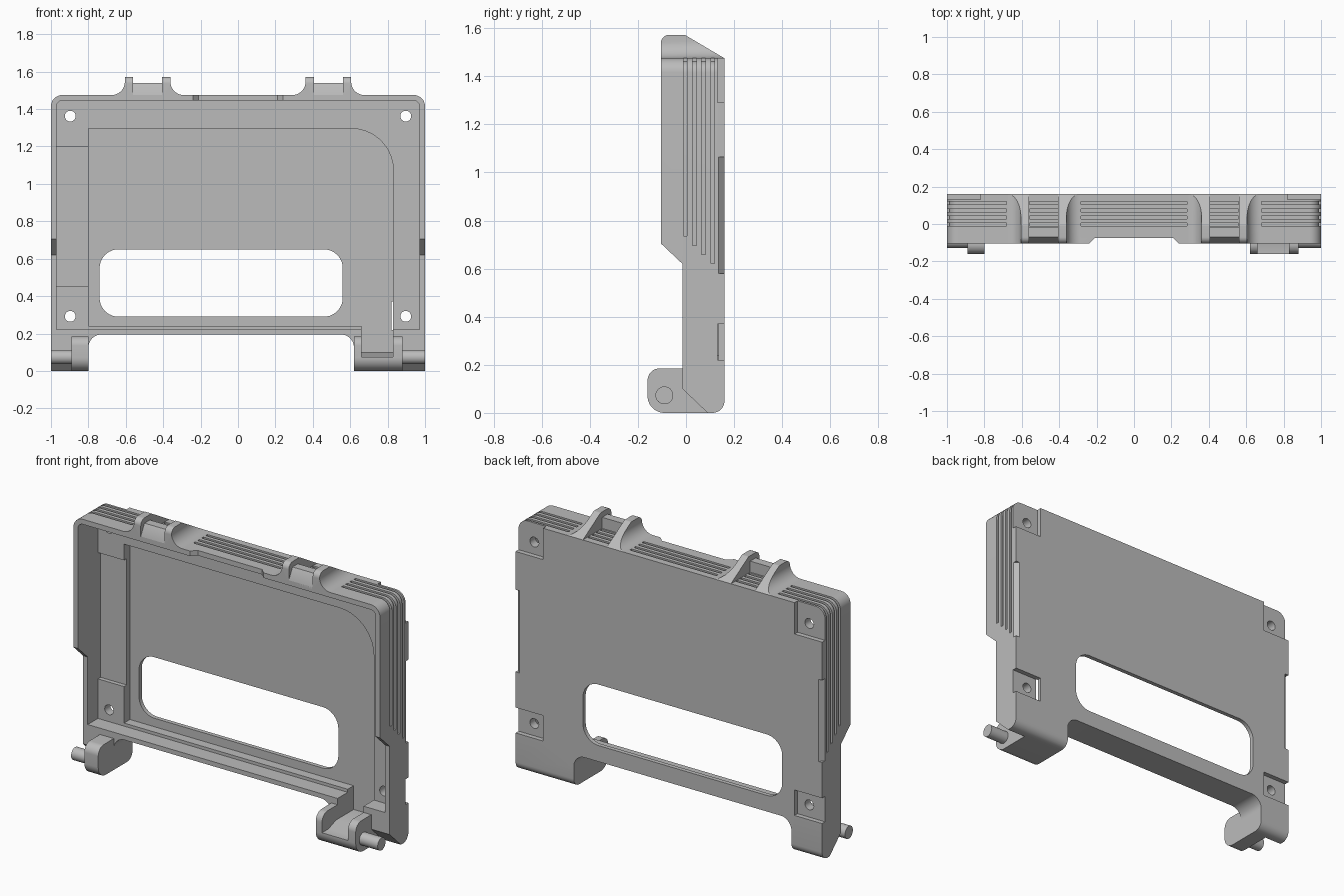
import bpy, bmesh, math
from mathutils import Vector

cube = bpy.data.objects.get("Cube")
if cube:
    bpy.data.objects.remove(cube, do_unlink=True)

grey = bpy.data.materials.new("plain_grey")
grey.use_nodes = True
COLOUR = (0.5, 0.5, 0.5, 1)
grey.diffuse_color = COLOUR
grey.node_tree.nodes["Principled BSDF"].inputs["Base Color"].default_value = COLOUR


def rounded(corners, steps=8):
    """Outline with a fillet at each corner given as (u, v, radius)."""
    out, n = [], len(corners)
    for i, c in enumerate(corners):
        p = Vector(c[:2])
        r = c[2] if len(c) > 2 else 0
        if not r:
            out.append(p)
            continue
        a = (Vector(corners[i - 1][:2]) - p).normalized()
        b = (Vector(corners[(i + 1) % n][:2]) - p).normalized()
        half = a.angle(b) / 2
        centre = p + (a + b).normalized() * (r / math.sin(half))
        start = p + a * (r / math.tan(half)) - centre
        end = p + b * (r / math.tan(half)) - centre
        for k in range(steps + 1):
            out.append(centre + start.lerp(end, k / steps).normalized() * r)
    return out


def prism(name, corners, axis, lo, hi):
    """Extrude an outline along an axis."""
    place = {"x": lambda p, d: (d, p[0], p[1]),
             "y": lambda p, d: (p[0], d, p[1]),
             "z": lambda p, d: (p[0], p[1], d)}[axis]
    bm = bmesh.new()
    pts = rounded(corners)
    low = [bm.verts.new(place(p, lo)) for p in pts]
    high = [bm.verts.new(place(p, hi)) for p in pts]
    bm.faces.new(low)
    bm.faces.new(high)
    for i in range(len(pts)):
        j = (i + 1) % len(pts)
        bm.faces.new((low[i], low[j], high[j], high[i]))
    bmesh.ops.recalc_face_normals(bm, faces=bm.faces)
    mesh = bpy.data.meshes.new(name)
    bm.to_mesh(mesh)
    bm.free()
    mesh.materials.append(grey)
    ob = bpy.data.objects.new(name, mesh)
    bpy.context.collection.objects.link(ob)
    return ob


def rect(u0, u1, v0, v1, r=0):
    return [(u0, v0, r), (u1, v0, r), (u1, v1, r), (u0, v1, r)]


def disc(u, v, r, n=24):
    return [(u + r * math.cos(math.tau * k / n), v + r * math.sin(math.tau * k / n)) for k in range(n)]


def combine(target, tool, operation="DIFFERENCE"):
    mod = target.modifiers.new("combine", "BOOLEAN")
    mod.operation, mod.solver, mod.object = operation, "EXACT", tool
    bpy.ops.object.select_all(action="DESELECT")
    bpy.context.view_layer.objects.active = target
    target.select_set(True)
    bpy.ops.object.modifier_apply(modifier=mod.name)
    bpy.data.objects.remove(tool, do_unlink=True)


def cut(target, corners, axis, lo, hi):
    combine(target, prism("cutter", corners, axis, lo, hi))


FRONT, LEDGE, BACK, TOP = -0.105, -0.015, 0.16, 1.475

# Tray body with two feet
body = prism("tray_body", [
    (-1, 0), (-0.8, 0), (-0.8, 0.195, 0.07), (0.62, 0.195, 0.07), (0.62, 0), (1, 0),
    (1, TOP, 0.06), (-1, TOP, 0.06)], "y", FRONT, BACK)
# Stepped side profile and chamfered feet
cut(body, [(-0.3, -0.1), (-0.3, 0.705), (FRONT, 0.705), (LEDGE, 0.62), (LEDGE, 0.1),
           (0.09, 0), (0.09, -0.1)], "x", -1.1, 1.1)

# Hinge knuckles joined to the feet
knuckle = [(-0.16, 0, 0.07), (0.14, 0), (0.14, 0.185), (-0.16, 0.185, 0.05)]
for lo, hi in ((-0.89, -0.8), (0.62, 0.88)):
    combine(body, prism("knuckle", knuckle, "x", lo, hi), "UNION")
# Rounded rear edge of the feet
arc = [(BACK - 0.05 + 0.05 * math.sin(a), 0.05 - 0.05 * math.cos(a))
       for a in [k * math.pi / 16 for k in range(9)]]
cut(body, arc + [(0.2, 0.05), (0.2, -0.05), (0.11, -0.05)], "x", -1.1, 1.1)

# Inner cavity, deeper field, side strip and cable channel
cut(body, [(-0.97, 0.222), (0.97, 0.222), (0.97, 1.445, 0.03), (-0.97, 1.445, 0.03)], "y", -0.3, 0.08)
cut(body, [(-0.8, 0.24), (0.83, 0.24), (0.83, 1.295, 0.22), (-0.8, 1.295)], "y", -0.3, 0.135)
cut(body, rect(-0.97, -0.79, 0.455, 1.2), "y", -0.3, 0.105)
cut(body, rect(0.66, 0.83, 0.1, 0.3), "y", -0.3, 0.135)
cut(body, [(-0.3, 0.075), (-0.1, 0.075), (0.0, 0.11), (-0.3, 0.11)], "x", 0.66, 0.83)

# Window
cut(body, rect(-0.74, 0.56, 0.29, 0.65, 0.1), "y", -0.3, 0.3)

# Notch in the middle of the top lip
cut(body, [(-0.24, -0.2), (0.24, -0.2), (0.24, FRONT), (0.21, -0.075), (-0.21, -0.075),
           (-0.24, FRONT)], "z", 1.4, 1.6)

for s in (-1, 1):
    # Rear corner pockets, screw holes and bevelled grips on the rear edges
    for z0, z1, hole in ((1.29, 1.6, 1.362), (0.22, 0.37, 0.292)):
        cut(body, [(s * 0.82, z0), (s * 1.1, z0), (s * 1.1, z1), (s * 0.82, z1)], "y", 0.132, 0.3)
        cut(body, disc(s * 0.897, hole, 0.029), "y", -0.3, 0.3)
    cut(body, [(s * 1.02, 0.115), (s * 1.02, 0.18), (s * 0.955, 0.18)], "z", 0.58, 1.065)

# Parallel grooves around the sides and along the top
DEPTH = 0.012
for i in range(4):
    y = -0.003 + i * 0.038
    end = 0.735 - i * 0.038
    lo, hi = y - 0.008, y + 0.008
    for s in (-1, 1):
        cut(body, [(s * 1.05, end), (s * 1.05, 1.55), (s * 0.675, 1.55), (s * 0.675, TOP - DEPTH),
                   (s * (1 - DEPTH), TOP - DEPTH, 0.05), (s * (1 - DEPTH), end)], "y", lo, hi)
        cut(body, rect(s * 0.483 - 0.076, s * 0.483 + 0.076, TOP - DEPTH, 1.55), "y", lo, hi)
    cut(body, rect(-0.295, 0.295, TOP - DEPTH, 1.55), "y", lo, hi)

parts = [body]

# Top lugs with flared roots, and the bar between each pair
BASE = 1.46
roof = [(-0.3, 1.7), (-0.3, 1.45), (FRONT, 1.45), (FRONT, 1.572, 0.035), (-0.005, 1.572, 0.02),
        (0.18, 1.463), (0.3, 1.463), (0.3, 1.7)]
for side, cx in (("right", -0.483), ("left", 0.483)):
    for s in (-1, 1):
        lug = prism(side + "_lug", [
            (cx + s * 0.078, BASE), (cx + s * 0.078, 1.6), (cx + s * 0.122, 1.6),
            (cx + s * 0.122, TOP, 0.07), (cx + s * 0.2, TOP), (cx + s * 0.2, BASE)], "y", FRONT, BACK)
        cut(lug, roof, "x", cx - 0.3, cx + 0.3)
        parts.append(lug)
    parts.append(prism(side + "_latch_bar", [
        (FRONT, BASE), (FRONT, TOP), (-0.07, 1.54), (-0.02, 1.54), (-0.02, BASE)],
        "x", cx - 0.08, cx + 0.08))

# Hinge pins
for side, lo, hi in (("right", -1, -0.85), ("left", 0.85, 1)):
    parts.append(prism(side + "_hinge_pin", disc(-0.09, 0.073, 0.037), "x", lo, hi))

# Smooth curved faces, keep edges sharp
bpy.ops.object.select_all(action="DESELECT")
for ob in parts:
    ob.select_set(True)
bpy.context.view_layer.objects.active = body
bpy.ops.object.shade_smooth_by_angle(angle=math.radians(30))
